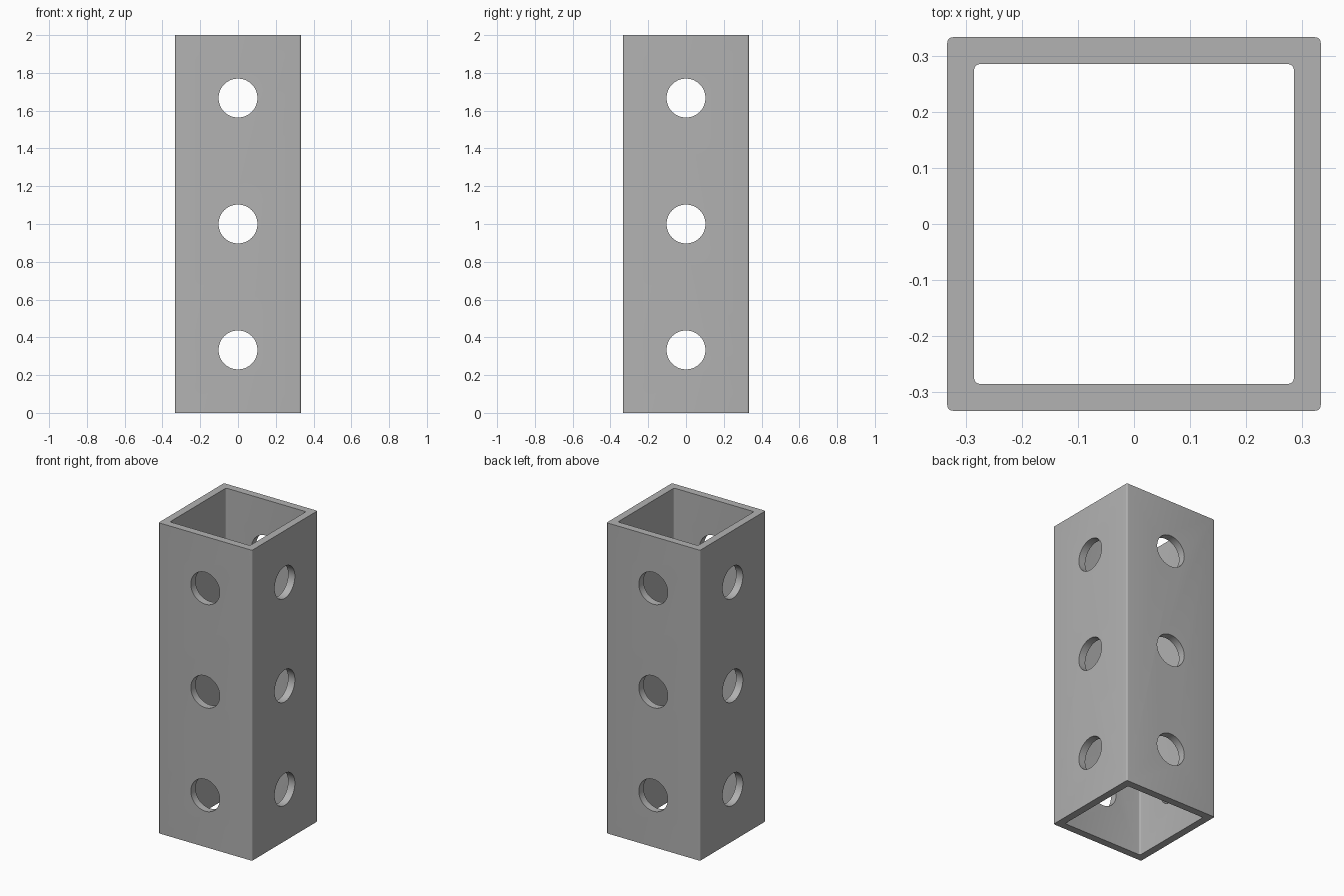
import bpy, bmesh
from math import pi, cos, sin

HEIGHT = 2.0
OUTER, INNER = 0.333, 0.285   # half widths of the tube
CORNER = 0.01                 # corner radius
HOLE_RADIUS = 0.103

old = bpy.data.objects.get("Cube")
if old:
    bpy.data.objects.remove(old, do_unlink=True)

steel = bpy.data.materials.new("steel_grey")
steel.use_nodes = True
colour = (0.445, 0.445, 0.445, 1)
steel.diffuse_color = colour
steel.node_tree.nodes["Principled BSDF"].inputs["Base Color"].default_value = colour


def rounded_square(half, radius, steps=5):
    """Points of a square outline with rounded corners."""
    points = []
    for corner in range(4):
        middle = pi / 4 + corner * pi / 2
        cx = (half - radius) * (1 if cos(middle) > 0 else -1)
        cy = (half - radius) * (1 if sin(middle) > 0 else -1)
        for i in range(steps + 1):
            a = corner * pi / 2 + i / steps * pi / 2
            points.append((cx + radius * cos(a), cy + radius * sin(a)))
    return points


# Square tube: outer and inner walls joined by flat end rims
bm = bmesh.new()
rings = []
for half, z in ((OUTER, 0), (OUTER, HEIGHT), (INNER, HEIGHT), (INNER, 0)):
    rings.append([bm.verts.new((x, y, z)) for x, y in rounded_square(half, CORNER)])
for k, ring in enumerate(rings):
    following = rings[(k + 1) % 4]
    for i in range(len(ring)):
        j = (i + 1) % len(ring)
        bm.faces.new((ring[i], ring[j], following[j], following[i]))
bmesh.ops.recalc_face_normals(bm, faces=bm.faces)
mesh = bpy.data.meshes.new("square_tube")
bm.to_mesh(mesh)
bm.free()
mesh.materials.append(steel)
tube = bpy.data.objects.new("square_tube", mesh)
bpy.context.collection.objects.link(tube)
bpy.context.view_layer.objects.active = tube
tube.select_set(True)


def drill(z, rotation):
    """Cut a round hole through two opposite walls."""
    bpy.ops.mesh.primitive_cylinder_add(vertices=64, radius=HOLE_RADIUS, depth=1,
                                        location=(0, 0, z), rotation=rotation)
    cutter = bpy.context.object
    cutter.name = "hole_cutter"
    cutter.hide_render = True
    cutter.data.materials.append(steel)
    bpy.context.view_layer.objects.active = tube
    cut = tube.modifiers.new("hole", 'BOOLEAN')
    cut.operation = 'DIFFERENCE'
    cut.solver = 'EXACT'
    cut.object = cutter
    bpy.ops.object.modifier_apply(modifier=cut.name)
    bpy.data.objects.remove(cutter, do_unlink=True)


# Three evenly spaced holes on every side
for z in (HEIGHT / 6, HEIGHT / 2, HEIGHT * 5 / 6):
    drill(z, (pi / 2, 0, 0))
    drill(z, (0, pi / 2, 0))

bpy.ops.object.select_all(action='DESELECT')
tube.select_set(True)
bpy.context.view_layer.objects.active = tube
bpy.ops.object.shade_smooth_by_angle(angle=pi / 6)
